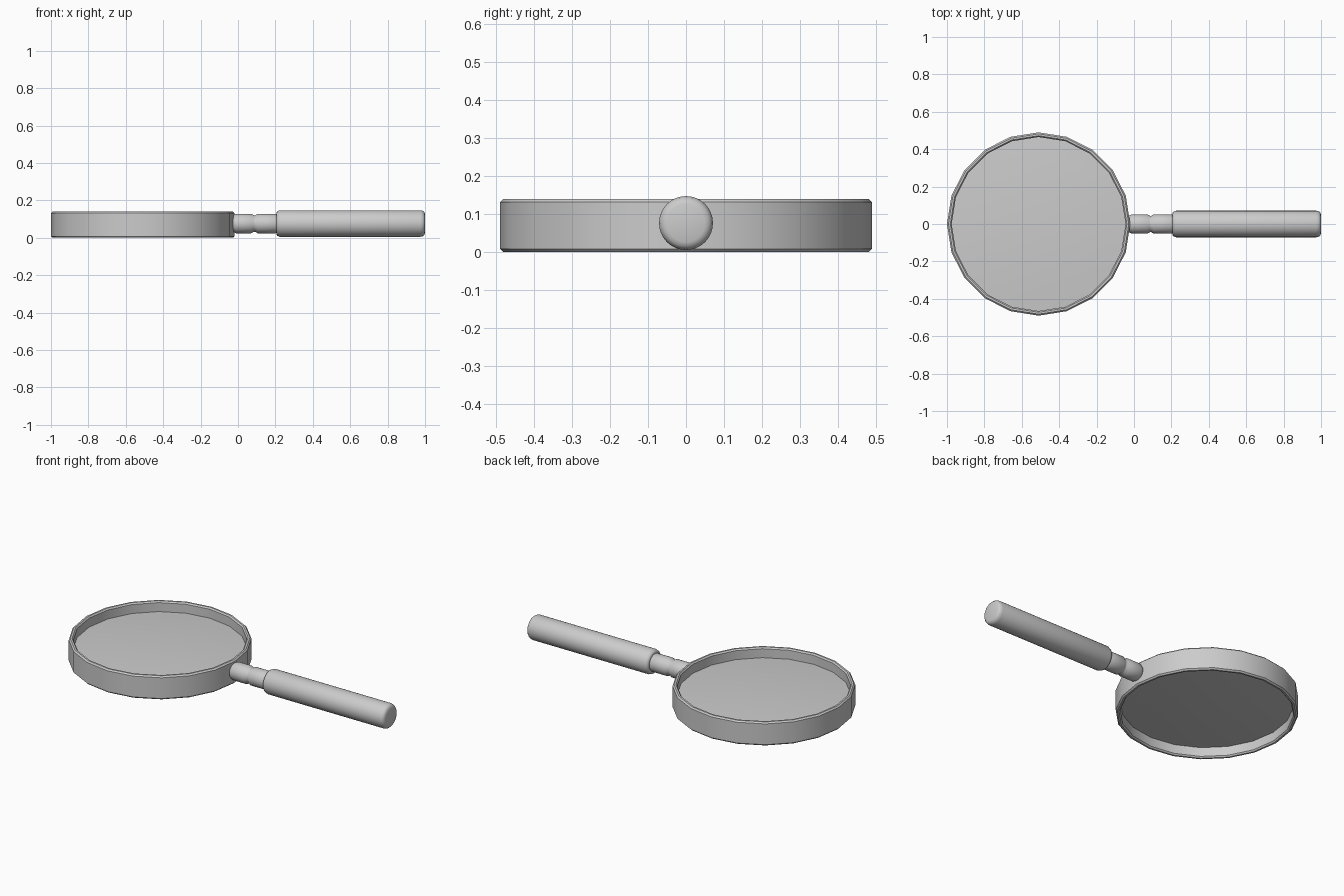
import bpy, bmesh, math
from mathutils import Matrix

if "Cube" in bpy.data.objects:
    bpy.data.objects.remove(bpy.data.objects["Cube"])


def lathe(name, profile, sides, matrix, angle, closed=False):
    """Revolve (radius, height) points about the local z axis."""
    bm = bmesh.new()
    rings = []
    for r, h in profile:
        if r == 0:
            rings.append([bm.verts.new((0, 0, h))] * sides)
        else:
            rings.append([bm.verts.new((r * math.cos(math.tau * i / sides),
                                        r * math.sin(math.tau * i / sides), h))
                          for i in range(sides)])
    pairs = list(zip(rings, rings[1:]))
    if closed:
        pairs.append((rings[-1], rings[0]))
    for a, b in pairs:
        for i in range(sides):
            j = (i + 1) % sides
            bm.faces.new(dict.fromkeys((a[i], a[j], b[j], b[i])))
    bmesh.ops.recalc_face_normals(bm, faces=bm.faces)
    bm.transform(matrix)
    mesh = bpy.data.meshes.new(name)
    bm.to_mesh(mesh)
    bm.free()
    obj = bpy.data.objects.new(name, mesh)
    bpy.context.collection.objects.link(obj)
    bpy.ops.object.select_all(action='DESELECT')
    obj.select_set(True)
    bpy.context.view_layer.objects.active = obj
    bpy.ops.object.shade_smooth_by_angle(angle=math.radians(angle))
    return obj


head = Matrix.Translation((-0.51, 0, 0))
axis = Matrix.Translation((0, 0, 0.076)) @ Matrix.Rotation(math.pi / 2, 4, 'Y')

# Rim around the lens, with chamfered lips
lathe("lens_rim", [(0.482, 0), (0.49, 0.008), (0.49, 0.131), (0.482, 0.139),
                   (0.472, 0.139), (0.465, 0.131), (0.465, 0.008), (0.472, 0)],
      20, head, 30, closed=True)

# Shallow biconvex lens
R, MID, EDGE, DOME = 0.466, 0.07, 0.008, 0.018
steps = [i / 6 for i in range(7)]
top = [(R * t, MID + EDGE + DOME * (1 - t * t)) for t in steps]
bottom = [(r, 2 * MID - h) for r, h in reversed(top)]
lathe("lens", top + bottom, 20, head, 40)

# Neck: two beads with a groove between them
lathe("neck", [(0, -0.036), (0.03, -0.036), (0.044, -0.026), (0.052, -0.01),
               (0.052, 0.07), (0.044, 0.085), (0.044, 0.093), (0.052, 0.105),
               (0.052, 0.2), (0.046, 0.212), (0, 0.212)], 32, axis, 50)

# Handle grip with rounded ends
lathe("handle", [(0, 0.205), (0.056, 0.205), (0.065, 0.209), (0.071, 0.224),
                 (0.071, 0.975), (0.068, 0.988), (0.061, 0.996), (0.05, 1.0),
                 (0, 1.0)], 32, axis, 50)
